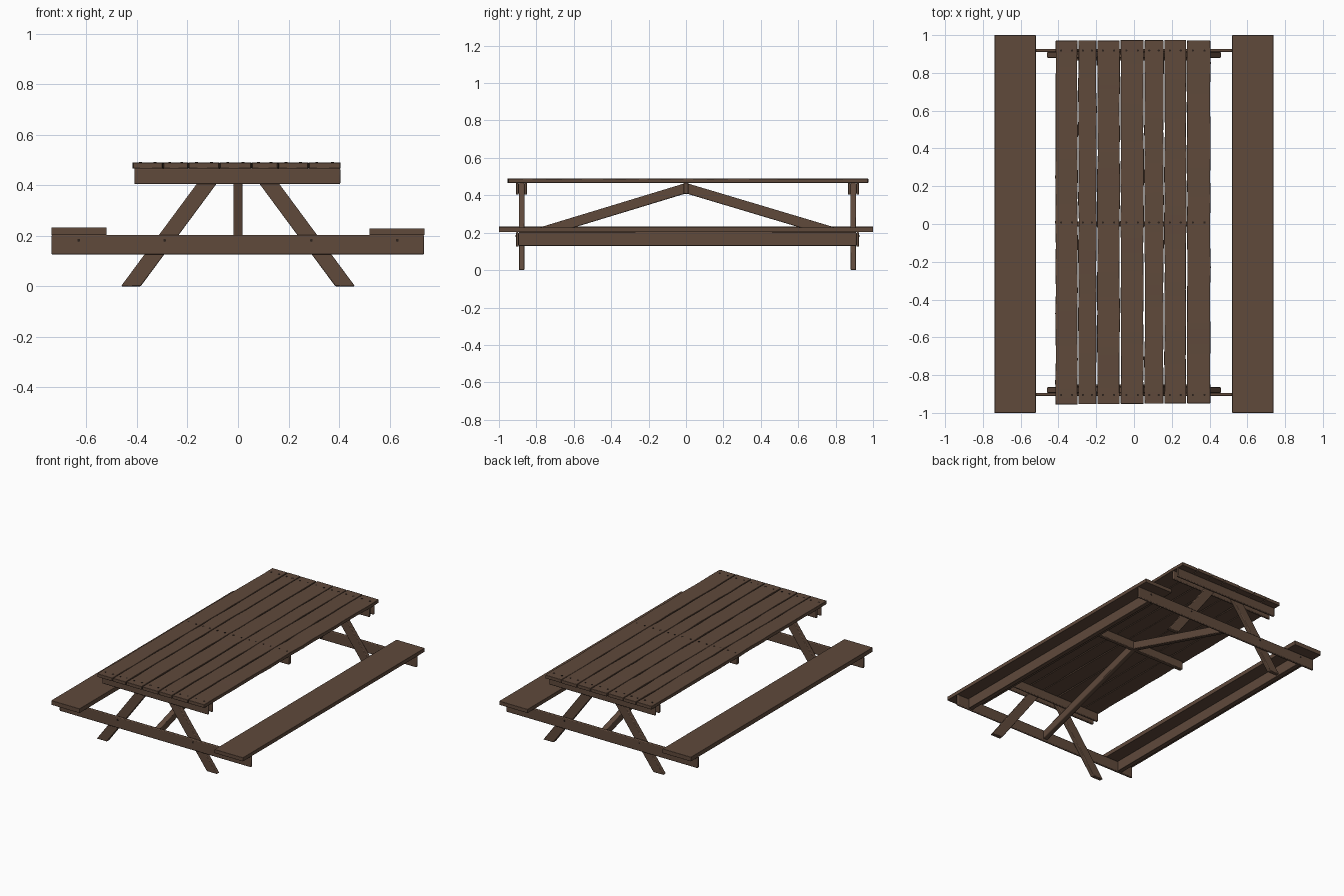
import bpy, bmesh, math, random
from mathutils import Vector

if "Cube" in bpy.data.objects:
    bpy.data.objects.remove(bpy.data.objects["Cube"])

random.seed(4)

def material(name, rgb):
    m = bpy.data.materials.new(name)
    m.diffuse_color = (*rgb, 1)
    m.use_nodes = True
    m.node_tree.nodes["Principled BSDF"].inputs["Base Color"].default_value = m.diffuse_color
    return m

WOOD = material("brown wood", (0.115, 0.067, 0.044))
NAIL = material("dark nail", (0.025, 0.016, 0.012))

def finish(name, bm, mat, bevel=0.0):
    bmesh.ops.recalc_face_normals(bm, faces=bm.faces)
    me = bpy.data.meshes.new(name)
    bm.to_mesh(me)
    bm.free()
    ob = bpy.data.objects.new(name, me)
    bpy.context.collection.objects.link(ob)
    me.materials.append(mat)
    if bevel:
        b = ob.modifiers.new("worn edges", 'BEVEL')
        b.width, b.segments, b.limit_method = bevel, 2, 'ANGLE'
    bpy.ops.object.select_all(action='DESELECT')
    ob.select_set(True)
    bpy.context.view_layer.objects.active = ob
    bpy.ops.object.shade_smooth_by_angle(angle=math.radians(40))
    return ob

def prism(name, profile, offset, bevel=0.003):
    """Extrude a closed outline of 3D points by an offset vector."""
    bm = bmesh.new()
    a = [bm.verts.new(p) for p in profile]
    b = [bm.verts.new(Vector(p) + Vector(offset)) for p in profile]
    bm.faces.new(a)
    bm.faces.new(b[::-1])
    for i in range(len(a)):
        j = (i + 1) % len(a)
        bm.faces.new((a[i], a[j], b[j], b[i]))
    return finish(name, bm, WOOD, bevel)

def board(name, x, y, z, bevel=0.003):
    pts = [(x[0], y[0], z[0]), (x[1], y[0], z[0]), (x[1], y[0], z[1]), (x[0], y[0], z[1])]
    return prism(name, pts, (0, y[1] - y[0], 0), bevel)

# Table top: seven slightly wavy planks
edges = [(-0.415, -0.299), (-0.294, -0.199), (-0.194, -0.076), (-0.071, 0.051),
         (0.056, 0.156), (0.161, 0.276), (0.281, 0.404)]
for i, (x0, x1) in enumerate(edges):
    bm = bmesh.new()
    rings, n = [], 16
    y0, y1 = -0.955 + 0.001 * i, 0.972 + random.uniform(-0.003, 0.004)
    for k in range(n + 1):
        y = y0 + (y1 - y0) * k / n
        w = 0 if k in (0, n) else 0.0025
        l, r, t = (random.uniform(-w, w) for _ in range(3))
        top = 0.489 + t * 0.5
        rings.append([bm.verts.new(p) for p in ((x0 + l, y, 0.466), (x1 + r, y, 0.466),
                                                (x1 + r, y, top), (x0 + l, y, top))])
    for a, b in zip(rings, rings[1:]):
        for j in range(4):
            bm.faces.new((a[j], a[(j + 1) % 4], b[(j + 1) % 4], b[j]))
    bm.faces.new(rings[0])
    bm.faces.new(rings[-1][::-1])
    finish(f"table_plank_{i + 1}", bm, WOOD, 0.002)

# Seats with a stiffening rail beneath each
for s, side in ((-1, "left"), (1, "right")):
    top = 0.233 if s < 0 else 0.229
    board(f"{side}_seat", sorted((s * 0.52, s * 0.738)), (-1, 1), (0.203, top), 0.0015)
    board(f"{side}_seat_rail", (s * 0.63 - 0.016, s * 0.63 + 0.016), (-0.894, 0.91), (0.13, 0.204))

# End frames
YC = 0.008
def span(e, a, b):
    return sorted((YC + e * a, YC + e * b))

for e, end in ((-1, "front"), (1, "back")):
    board(f"{end}_seat_support", (-0.738, 0.736), span(e, 0.902, 0.918), (0.126, 0.203), 0.005)
    board(f"{end}_outer_table_beam", (-0.41, 0.405), span(e, 0.902, 0.918), (0.404, 0.467), 0.005)
    board(f"{end}_inner_table_beam", (-0.41, 0.405), span(e, 0.857, 0.872), (0.404, 0.467), 0.005)
    ya, yb = span(e, 0.872, 0.902)
    for s, side in ((-1, "left"), (1, "right")):
        outline = [(s * 0.463, ya, 0), (s * 0.385, ya, 0), (s * 0.041, ya, 0.465), (s * 0.119, ya, 0.465)]
        prism(f"{end}_{side}_leg", outline, (0, yb - ya, 0), 0.004)
    # Sloping brace from the middle of the top to the seat support
    yo = YC + e * 0.902
    brace = [(-0.018, 0, 0.466), (-0.018, 0, 0.41), (-0.018, yo, 0.138), (-0.018, yo, 0.194)]
    prism(f"{end}_diagonal_brace", brace, (0.036, 0, 0), 0.005)

# Middle beam under the top
board("middle_table_beam", (-0.40, 0.40), (-0.014, 0.014), (0.408, 0.467), 0.004)

# Nail heads
def nails(name, places, axis):
    bm = bmesh.new()
    for p in places:
        verts = bmesh.ops.create_cone(bm, cap_ends=True, segments=10, radius1=0.006,
                                      radius2=0.006, depth=0.004)["verts"]
        for v in verts:
            if axis == 'Y':
                v.co = Vector((v.co.x, v.co.z, v.co.y))
            v.co += Vector(p)
    finish(name, bm, NAIL)

nails("table_nails", [(x0 + (x1 - x0) * f, y, 0.489) for x0, x1 in edges
                      for f in (0.25, 0.75) for y in (-0.905, 0.008, 0.918)], 'Z')
nails("support_nails", [(s * x, YC + e * 0.9175, 0.182) for s in (-1, 1)
                        for e in (-1, 1) for x in (0.29, 0.63)], 'Y')
